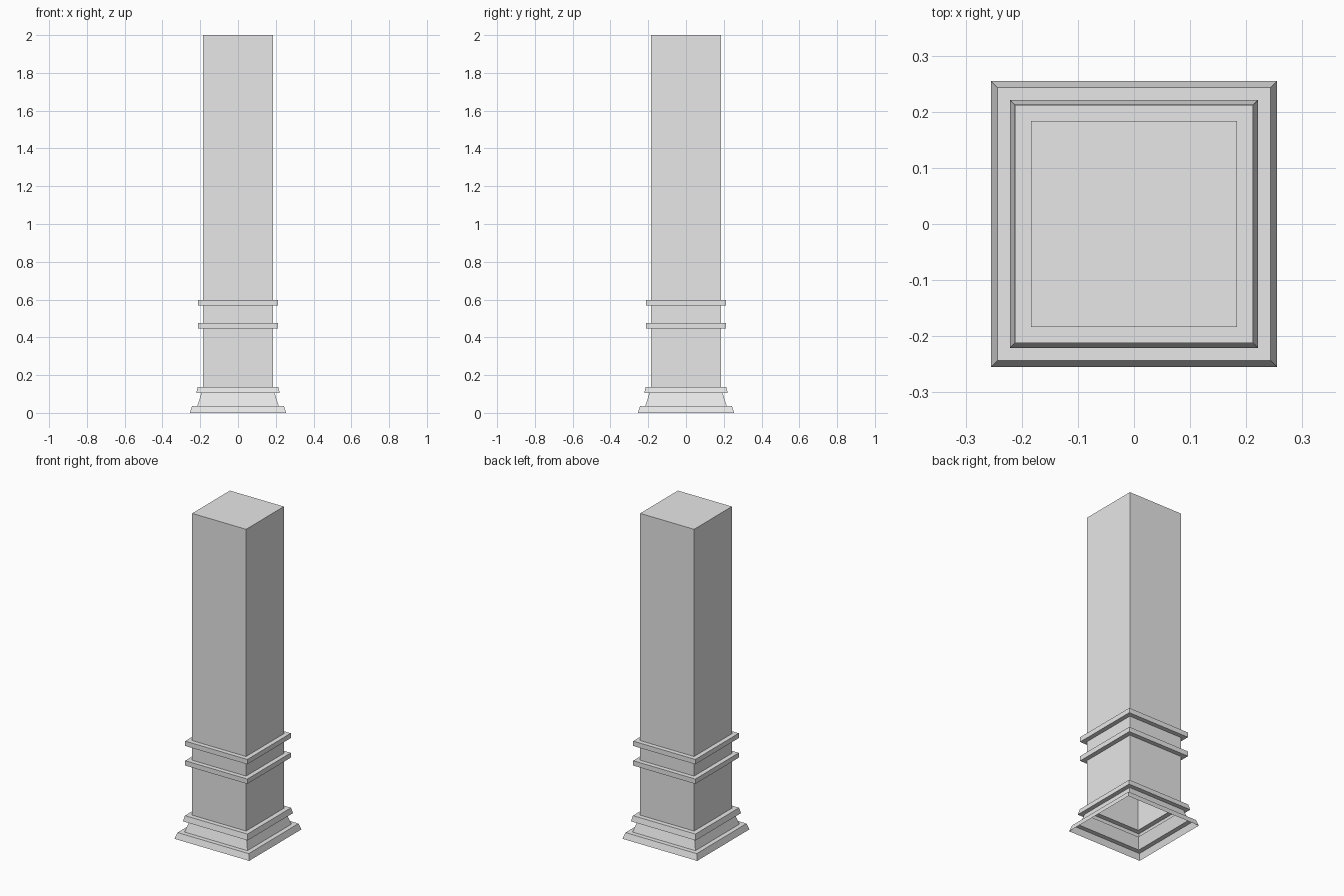
import bpy
import bmesh

cube = bpy.data.objects.get("Cube")
if cube:
    bpy.data.objects.remove(cube, do_unlink=True)

stone = bpy.data.materials.new("grey stone")
stone.use_nodes = True
colour = (0.8, 0.8, 0.8, 1)
stone.diffuse_color = colour
stone.node_tree.nodes["Principled BSDF"].inputs["Base Color"].default_value = colour

SHAFT = 0.184
BAND = 0.212


def square_sweep(name, profile, cap_top=False):
    """Sweep a (half width, height) profile around a square plan."""
    bm = bmesh.new()
    rings = [[bm.verts.new((sx * w, sy * w, z))
              for sx, sy in ((-1, -1), (1, -1), (1, 1), (-1, 1))]
             for w, z in profile]
    for low, high in zip(rings, rings[1:]):
        for i in range(4):
            j = (i + 1) % 4
            bm.faces.new((low[i], low[j], high[j], high[i]))
    if cap_top:
        bm.faces.new(rings[-1])
    mesh = bpy.data.meshes.new(name)
    bm.to_mesh(mesh)
    bm.free()
    mesh.materials.append(stone)
    obj = bpy.data.objects.new(name, mesh)
    bpy.context.collection.objects.link(obj)
    return obj


# Hollow stepped base, open underneath
square_sweep("base_moulding", [
    (0.255, 0), (0.243, 0.037),
    (0.215, 0.037), (0.194, 0.104),
    (0.221, 0.104), (0.213, 0.138), (SHAFT, 0.138)])

# Square shaft with closed top
square_sweep("shaft", [(SHAFT, 0.138), (SHAFT, 2)], cap_top=True)

# Two raised bands around the shaft
for name, bottom, top in (("lower_band", 0.447, 0.477), ("upper_band", 0.568, 0.598)):
    square_sweep(name, [(SHAFT, bottom), (BAND, bottom), (BAND, top), (SHAFT, top)])
